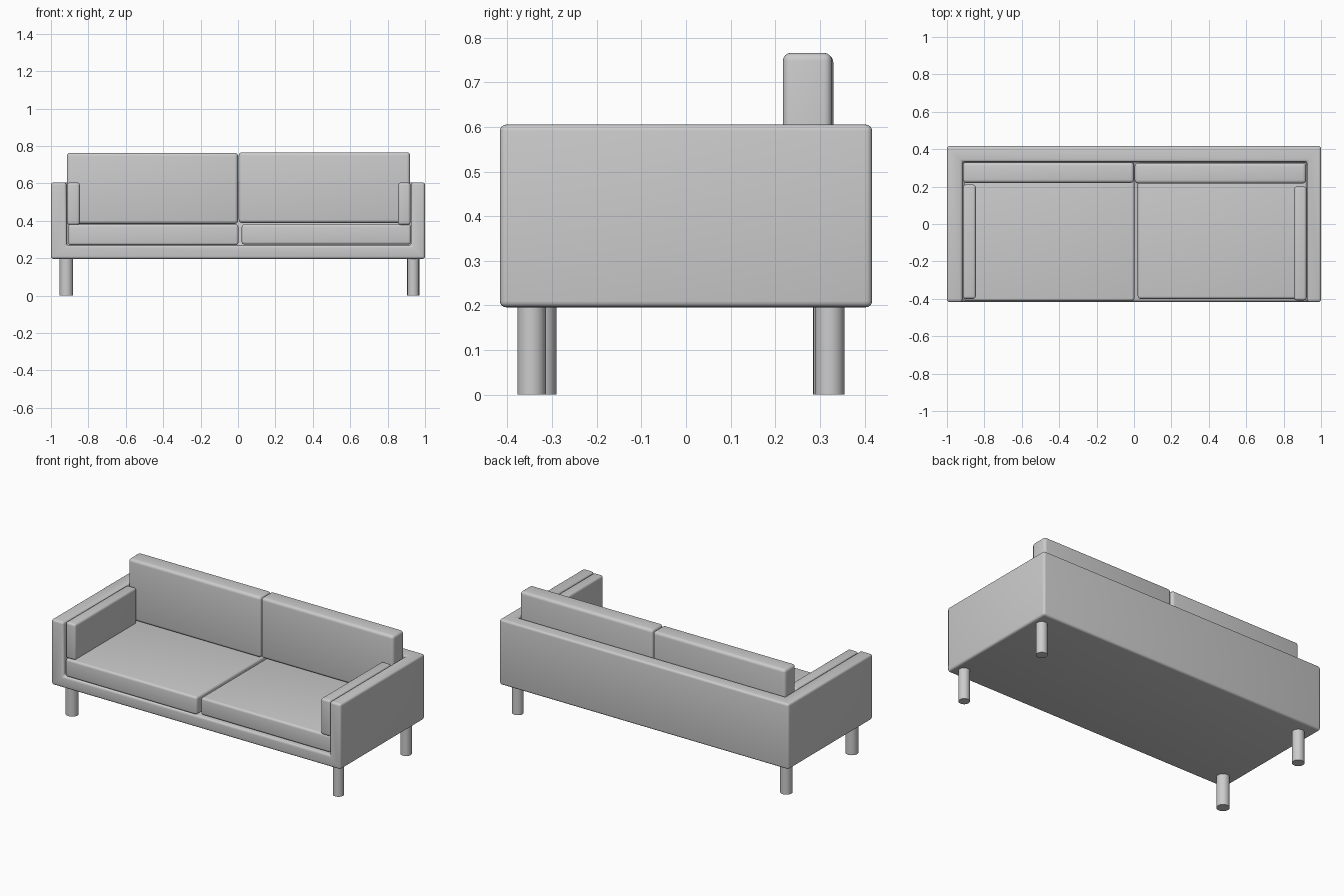
import bpy
from mathutils import Vector

cube = bpy.data.objects.get("Cube")
if cube:
    bpy.data.objects.remove(cube, do_unlink=True)

grey = bpy.data.materials.new("plain_grey")
grey.use_nodes = True
grey.diffuse_color = (0.6, 0.6, 0.6, 1)
grey.node_tree.nodes["Principled BSDF"].inputs["Base Color"].default_value = (0.6, 0.6, 0.6, 1)


def box(name, low, high):
    """Box between two opposite corners."""
    low, high = Vector(low), Vector(high)
    bpy.ops.mesh.primitive_cube_add(size=1, location=(low + high) / 2)
    obj = bpy.context.object
    obj.name = name
    obj.scale = high - low
    bpy.ops.object.transform_apply(location=False, rotation=False, scale=True)
    obj.data.materials.append(grey)
    return obj


def round_edges(obj, width):
    """Soft rounded edges with smooth shading."""
    bevel = obj.modifiers.new("rounded_edges", "BEVEL")
    bevel.width = width
    bevel.segments = 4
    bpy.ops.object.select_all(action="DESELECT")
    obj.select_set(True)
    bpy.context.view_layer.objects.active = obj
    bpy.ops.object.modifier_apply(modifier=bevel.name)
    bpy.ops.object.shade_smooth_by_angle()


def cushion(name, low, high, width=0.014):
    round_edges(box(name, low, high), width)


def leg(name, x, y, radius):
    bpy.ops.mesh.primitive_cylinder_add(vertices=32, radius=radius, depth=0.21, location=(x, y, 0.105))
    obj = bpy.context.object
    obj.name = name
    obj.data.materials.append(grey)
    bpy.ops.object.shade_smooth_by_angle()


# Frame: base, arms and back in one piece, hollowed from the front and top
frame = box("frame", (-1, -0.417, 0.196), (1, 0.417, 0.605))
hollow = box("frame_hollow", (-0.917, -0.6, 0.268), (0.925, 0.333, 0.8))
hollow.hide_render = True
cut = frame.modifiers.new("hollow", "BOOLEAN")
cut.operation = "DIFFERENCE"
cut.solver = "EXACT"
cut.object = hollow
bpy.context.view_layer.objects.active = frame
bpy.ops.object.modifier_apply(modifier=cut.name)
bpy.data.objects.remove(hollow, do_unlink=True)
round_edges(frame, 0.014)

# Seat cushions
cushion("right_seat_cushion", (-0.907, -0.412, 0.269), (0.002, 0.33, 0.381))
cushion("left_seat_cushion", (0.02, -0.4, 0.273), (0.924, 0.33, 0.381))

# Back cushions
cushion("right_back_cushion", (-0.915, 0.22, 0.383), (0.0, 0.33, 0.763), 0.018)
cushion("left_back_cushion", (0.004, 0.217, 0.388), (0.92, 0.327, 0.766), 0.018)

# Arm cushions
cushion("right_arm_cushion", (-0.914, -0.4, 0.378), (-0.846, 0.21, 0.604))
cushion("left_arm_cushion", (0.856, -0.408, 0.378), (0.922, 0.2, 0.604))

# Legs
leg("right_front_leg", -0.918, -0.327, 0.037)
leg("right_back_leg", -0.918, 0.32, 0.035)
leg("left_front_leg", 0.937, -0.346, 0.032)
leg("left_back_leg", 0.937, 0.322, 0.033)
